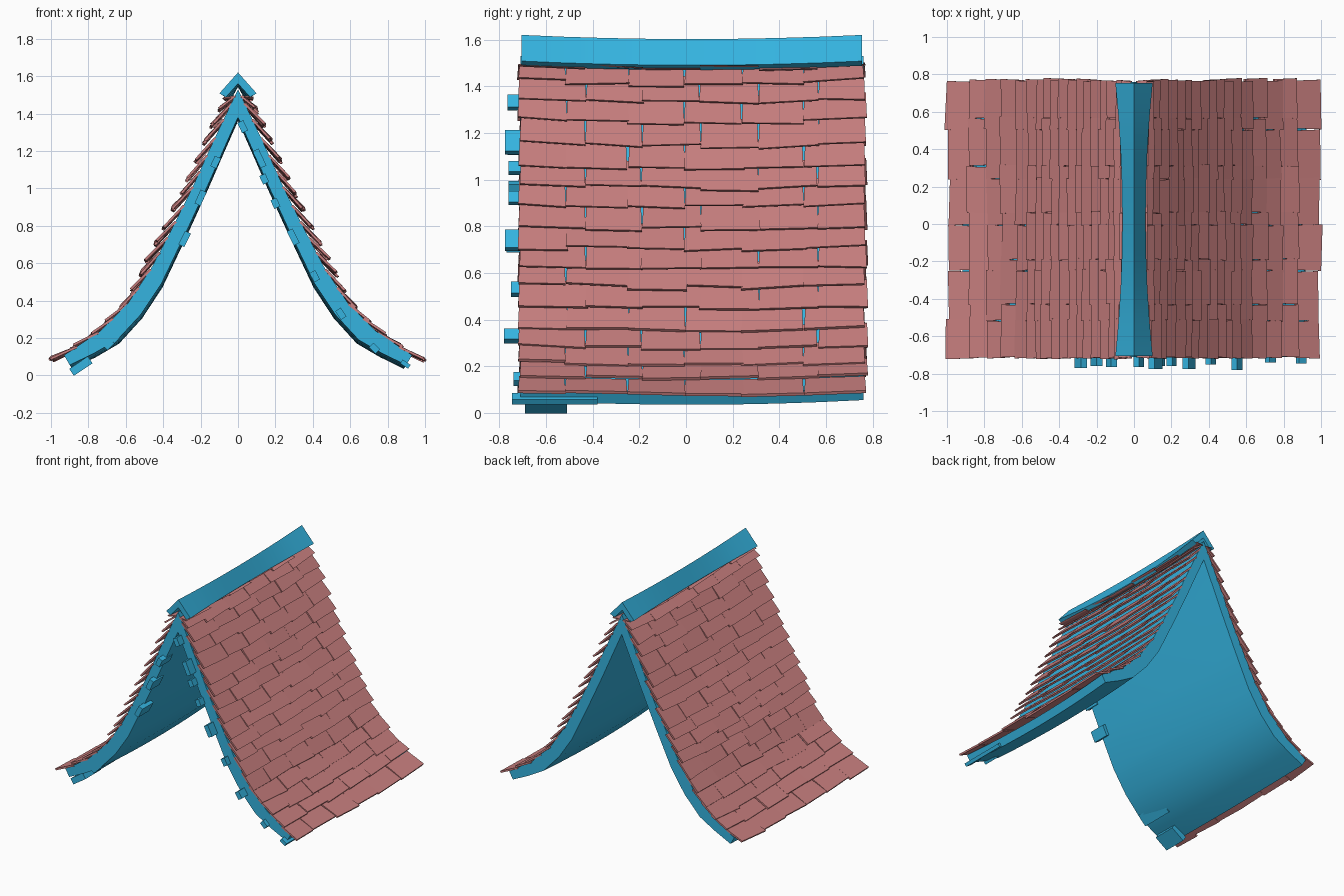
import bpy, bmesh, math, random
from mathutils import Vector

random.seed(7)
if "Cube" in bpy.data.objects:
    bpy.data.objects.remove(bpy.data.objects["Cube"])


def material(name, rgb):
    m = bpy.data.materials.new(name)
    m.use_nodes = True
    m.diffuse_color = (*rgb, 1)
    m.node_tree.nodes["Principled BSDF"].inputs["Base Color"].default_value = (*rgb, 1)
    return m


BLUE = material("blue_wood", (0.035, 0.455, 0.745))
RED = material("dusty_red_shingle", (0.58, 0.212, 0.212))

FRONT, BACK = -0.71, 0.76
OUTER = [(0, 1.53), (0.1, 1.32), (0.165, 1.18), (0.25, 0.99), (0.345, 0.8),
         (0.46, 0.58), (0.585, 0.39), (0.74, 0.235), (0.93, 0.108)]
INNER = [(0, 1.38), (0.085, 1.19), (0.16, 1.02), (0.285, 0.75), (0.41, 0.49),
         (0.52, 0.325), (0.645, 0.19), (0.77, 0.118), (0.9, 0.055)]


def middle(y):
    """1 halfway along the roof, 0 at both gables."""
    t = (y - (FRONT + BACK) / 2) / ((BACK - FRONT) / 2)
    return max(0, 1 - t * t)


def finish(bm, name, mat, smooth=False):
    bmesh.ops.recalc_face_normals(bm, faces=bm.faces)
    me = bpy.data.meshes.new(name)
    bm.to_mesh(me)
    bm.free()
    me.materials.append(mat)
    if smooth:
        me.shade_smooth()
        me.set_sharp_from_angle(angle=math.radians(30))
    ob = bpy.data.objects.new(name, me)
    bpy.context.collection.objects.link(ob)


def loft(name, half_outer, half_inner, pinch, sag, y0, y1, mat, steps=8):
    """Sweep a mirrored cross-section along y, sagging towards the middle."""
    ring = [(-x, z) for x, z in half_outer[:0:-1]] + half_outer
    ring += half_inner[::-1] + [(-x, z) for x, z in half_inner[1:]]
    bm = bmesh.new()
    rows = []
    for i in range(steps + 1):
        y = y0 + (y1 - y0) * i / steps
        k = middle(y)
        rows.append([bm.verts.new((x * (1 - pinch * k), y, z - sag * k)) for x, z in ring])
    n, h = len(ring), len(half_outer)
    for a, b in zip(rows, rows[1:]):
        for j in range(n):
            bm.faces.new((a[j], a[(j + 1) % n], b[(j + 1) % n], b[j]))
    for r in (rows[0], rows[-1]):
        for j in range(2 * h - 2):
            bm.faces.new((r[j], r[j + 1], r[n - 2 - j], r[n - 1 - j]))
    finish(bm, name, mat, smooth=True)


def add_box(bm, corners):
    """Box from eight corners: four below, then four above."""
    v = [bm.verts.new(c) for c in corners]
    for f in ((0, 1, 2, 3), (4, 5, 6, 7), (0, 1, 5, 4),
              (1, 2, 6, 5), (2, 3, 7, 6), (3, 0, 4, 7)):
        bm.faces.new([v[i] for i in f])


# Curved deck and ridge cap
loft("roof_deck", OUTER, INNER, 0.015, 0.02, FRONT, BACK, BLUE)
loft("ridge_cap", [(0, 1.62), (0.1, 1.508)], [(0, 1.56), (0.065, 1.488)],
     0.38, 0.018, -0.705, 0.755, BLUE)

# Slope path that the shingles follow
PATH = [Vector(p) for p in OUTER + [(1.01, 0.07)]]


def along(s):
    """Point and outward normal at distance s down the slope."""
    s = max(0.04, s)
    for a, b in zip(PATH, PATH[1:]):
        d = (b - a).length
        t = (b - a) / d
        if s <= d or b is PATH[-1]:
            return a + t * s, Vector((-t.y, t.x))
        s -= d


def distance_at(z):
    """Distance down the slope at which it reaches height z."""
    s = 0
    for a, b in zip(PATH, PATH[1:]):
        d = (b - a).length
        if z >= b.y:
            return s + d * (a.y - z) / (a.y - b.y)
        s += d
    return s


# Overlapping shingle courses, from the eaves up
TIPS = [0.082, 0.15, 0.21, 0.28, 0.355, 0.45, 0.54, 0.62, 0.705, 0.79, 0.89,
        0.97, 1.055, 1.15, 1.25, 1.335, 1.42, 1.485]
LENGTH, THICK = 0.15, 0.013
EVEN = [-0.72, -0.515, -0.25, -0.005, 0.24, 0.505, 0.765]
ODD = [-0.715, -0.43, -0.19, 0.06, 0.31, 0.565, 0.77]
for side, label in ((1, "left"), (-1, "right")):
    bm = bmesh.new()
    for i, z in enumerate(TIPS):
        lift = 0.008 + 0.03 * min(1, max(0, i - 4) / 3)
        s = distance_at(z - 0.4 * lift)
        edges = ODD if i % 2 else EVEN
        for y0, y1 in zip(edges, edges[1:]):
            drop = random.uniform(-0.012, 0.008)
            rise = lift + random.uniform(-0.006, 0.006)
            y0 += random.uniform(0, 0.008)
            y1 += random.uniform(-0.008, 0.006)
            low, high = [], []
            for y, at_tip in ((y0, 0), (y1, 0), (y1, 1), (y0, 1)):
                slant = random.uniform(-0.008, 0.008)
                p, n = along(s + drop + slant if at_tip else s - LENGTH)
                base = p + n * (rise if at_tip else -0.008)
                flare = 0.005 * at_tip * (1 if y == y1 else -1)
                for out, off in ((low, 0), (high, THICK)):
                    q = base + n * off
                    out.append((side * q.x, y + flare, q.y - 0.015 * middle(y)))
            add_box(bm, low + high)
    finish(bm, label + "_shingles", RED)


# Rough plank ends poking out of the front gable
def plank(name, x, z, width, thick, y0, y1):
    a, b = next((a, b) for a, b in zip(PATH, PATH[1:]) if abs(x) <= b.x)
    t = (b - a).normalized()
    t.x = math.copysign(t.x, x)
    n = Vector((-t.y, t.x))
    c = Vector((x, z))
    ring = [c + t * (u * width / 2) + n * (w * thick / 2)
            for u, w in ((-1, -1), (1, -1), (1, 1), (-1, 1))]
    bm = bmesh.new()
    add_box(bm, [(p.x, y, p.y) for y in (y0, y1) for p in ring])
    finish(bm, name, BLUE)


PLANKS = [(0.025, 1.33, 0.06, -0.765), (-0.12, 1.14, 0.06, -0.765),
          (0.14, 1.05, 0.05, -0.76), (-0.2, 0.95, 0.08, -0.76),
          (0.2, 0.92, 0.05, -0.76), (-0.285, 0.73, 0.08, -0.77),
          (0.295, 0.74, 0.085, -0.775), (0.41, 0.53, 0.055, -0.75),
          (0.55, 0.33, 0.055, -0.78), (0.73, 0.145, 0.05, -0.74),
          (0.115, 1.16, 0.1, -0.775)]
for k, (x, z, w, tip) in enumerate(PLANKS):
    plank(f"plank_end_{k + 1}", x, z, w, 0.035, tip, -0.64)

# Loose boards under the eaves
plank("right_eave_board", -0.84, 0.05, 0.12, 0.045, -0.69, -0.51)
plank("right_lower_board", -0.68, 0.18, 0.09, 0.04, -0.708, -0.45)
plank("left_eave_board", 0.895, 0.06, 0.05, 0.025, -0.745, -0.38)
